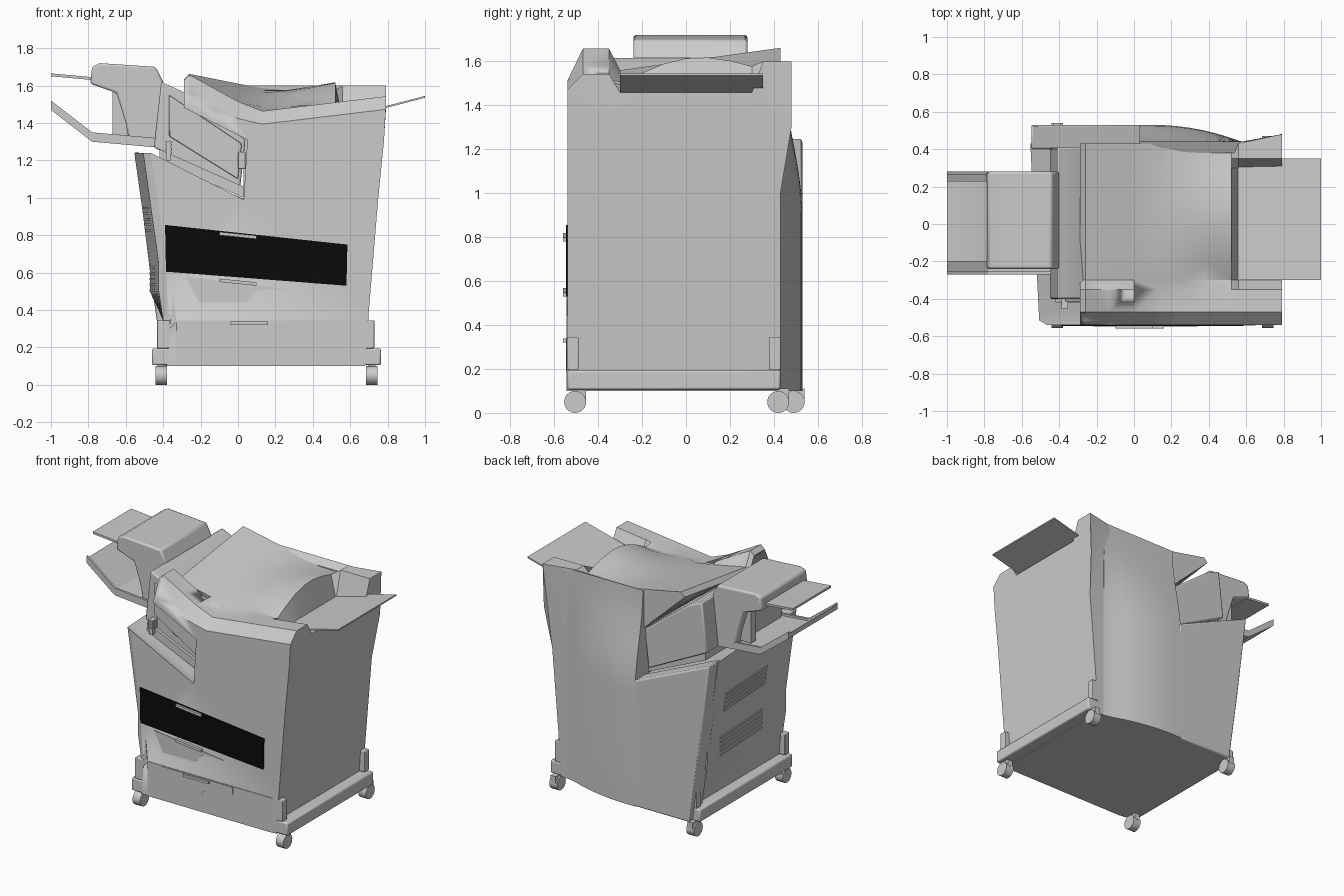
import bpy, bmesh, math

if "Cube" in bpy.data.objects:
    bpy.data.objects.remove(bpy.data.objects["Cube"], do_unlink=True)


def material(name, value):
    mat = bpy.data.materials.new(name)
    mat.use_nodes = True
    colour = (value, value, value, 1)
    mat.diffuse_color = colour
    mat.node_tree.nodes["Principled BSDF"].inputs["Base Color"].default_value = colour
    return mat


GREY = material("light_grey", 0.6)
BLACK = material("black", 0.003)


def finish(name, bm, mat=GREY, bevel=0):
    bmesh.ops.recalc_face_normals(bm, faces=bm.faces)
    mesh = bpy.data.meshes.new(name)
    bm.to_mesh(mesh)
    bm.free()
    mesh.materials.append(mat)
    part = bpy.data.objects.new(name, mesh)
    bpy.context.collection.objects.link(part)
    if bevel:
        soften = part.modifiers.new("soft_edges", "BEVEL")
        soften.width = bevel
        soften.segments = 2
        soften.limit_method = "ANGLE"
        soften.angle_limit = math.radians(35)
    bpy.ops.object.select_all(action="DESELECT")
    part.select_set(True)
    bpy.context.view_layer.objects.active = part
    bpy.ops.object.shade_smooth_by_angle(angle=math.radians(30))
    return part


def loft(name, rings, mat=GREY, bevel=0):
    """Skin rings of equal length and close both ends."""
    bm = bmesh.new()
    rows = [[bm.verts.new(point) for point in ring] for ring in rings]
    count = len(rows[0])
    for near, far in zip(rows, rows[1:]):
        for i in range(count):
            j = (i + 1) % count
            bm.faces.new((near[i], near[j], far[j], far[i]))
    caps = [bm.faces.new(rows[0]), bm.faces.new(rows[-1])]
    for cap in caps:
        cap.normal_update()
    bmesh.ops.triangulate(bm, faces=caps, ngon_method="EAR_CLIP")
    return finish(name, bm, mat, bevel)


def slab(name, profile, front, back, mat=GREY, bevel=0):
    """Extrude an x-z profile along y."""
    return loft(name, [[(x, y, z) for x, z in profile] for y in (front, back)], mat, bevel)


def strip(name, path, thickness, front, back):
    """Extrude a bent sheet that follows an x-z path."""
    upper = [(x, z + thickness) for x, z in reversed(path)]
    return slab(name, path + upper, front, back)


def box(name, centre, size, bevel=0):
    (x, y, z), (w, d, h) = centre, [s / 2 for s in size]
    corners = [(x - w, z - h), (x + w, z - h), (x + w, z + h), (x - w, z + h)]
    return slab(name, corners, y - d, y + d, bevel=bevel)


# Main body: sections lofted front to back, with a bay on one side and a dished top
FRONT, BROW, REAR = -0.54, -0.47, 0.43
TOP_X = [0.79, 0.56] + [0.52 - 0.13 * i for i in range(7)]
STATIONS = [FRONT, -0.515, BROW, -0.35] + [i / 10 for i in range(-3, 4)] + [0.35, REAR]


def top_height(x, y):
    left, right = max(0, 0.1 - x), max(0, x - 0.1)
    if y < -0.32:
        rounding = max(0, BROW - y) * (1 + 3 * left)
        return 1.46 + 0.55 * left + 0.12 * right - rounding
    if x > 0.53:
        return 1.6 if y > 0.32 else 1.3 + 0.2 * x
    return 1.53 + 0.14 * y + 0.2 * left + 0.2 * right * math.cos(5 * y)


def flank(y, z):
    return -0.45 - 0.14 * max(0, z - 0.65) - 0.05 * y


def body_ring(y):
    nose = 0.04 if y == FRONT else 0
    outline = [(-0.38, 0.1), (0.68, 0.1), (0.7, 0.4), (0.75, 1), (0.78, 1.3)]
    outline += [(x, top_height(x, y)) for x in TOP_X]
    outline += [(-0.29, top_height(TOP_X[-1], y) - 0.03), (0.05, 1.31), (0.03, 0.99)]
    outline += [(flank(y, z) + nose, z) for z in (1.24, 0.65, 0.5)]
    outline += [(nose - 0.4, 0.34)]
    return [(x, y + 0.05 if y == REAR and x > 0.6 and z > 1.2 else y, z) for x, z in outline]


loft("main_body", [body_ring(y) for y in STATIONS], bevel=0.012)


# Bulged rear cover, blending upwards beside the bay and leaning outwards below it
def rear_column(x):
    depth = max(0.43, 0.53 - 0.4 * max(0, x - 0.1) ** 2)
    heights = [0.1] + [0.9 + i / 10 for i in range(8)]
    blend = [max(0, z - 0.9) / 0.7 for z in heights]
    curve = [(depth + (0.44 - depth) * t * t * (3 - 2 * t), z) for t, z in zip(blend, heights)]
    return [(x, y, z) for y, z in [(0.38, 0.1)] + curve + [(0.38, 1.57)]]


loft("rear_cover", [rear_column(0.03 + i / 15) for i in range(10)])
slab("rear_flank", [(-0.4, 0.1), (0.04, 0.1), (0.04, 0.99), (-0.55, 1.25), (-0.47, 0.6)],
     0.4, 0.53, bevel=0.01)

# Transport block inside the bay, with its cover, sill, hinge and latch
slab("bay_block", [(-0.45, 1.27), (-0.41, 1.62), (-0.3, 1.57), (0.04, 1.31), (0.01, 1.04)],
     -0.4, 0.41, bevel=0.01)
slab("bay_cover", [(-0.37, 1.33), (-0.37, 1.55), (0.02, 1.29), (0, 1.1)], -0.415, -0.39, bevel=0.006)
strip("bay_sill", [(-0.42, 1.2), (0.03, 1)], 0.06, -0.42, 0.38)
box("bay_latch", (0.02, -0.42, 1.2), (0.04, 0.04, 0.09), bevel=0.005)
box("hinge_core", (-0.37, -0.42, 1.25), (0.025, 0.06, 0.1))
for i in range(5):
    box("hinge_rib", (-0.37, -0.42, 1.24 + i / 70), (0.035, 0.07, 0.008))

# Finisher with two output trays
slab("finisher_housing", [(-0.79, 1.61), (-0.78, 1.7), (-0.74, 1.72), (-0.44, 1.7), (-0.4, 1.62),
                          (-0.44, 1.27), (-0.58, 1.29), (-0.6, 1.4), (-0.65, 1.56)],
     -0.24, 0.28, bevel=0.012)
box("finisher_roller_box", (-0.63, 0.2, 1.45), (0.08, 0.06, 0.24))
strip("upper_tray", [(-1, 1.65), (-0.78, 1.63), (-0.66, 1.58)], 0.015, -0.2, 0.23)
lower_path = [(-1, 1.47), (-0.78, 1.3), (-0.44, 1.27)]
strip("lower_tray", lower_path, 0.035, -0.27, 0.28)
for edge in (-0.27, 0.265):
    strip("lower_tray_rim", lower_path, 0.05, edge, edge + 0.015)

# Paper tray on the left
strip("side_tray", [(0.54, 1.415), (1, 1.535)], 0.01, -0.3, 0.35)

# Front: black band, drawers and handles
slab("black_band", [(-0.39, 0.855), (0.585, 0.75), (0.58, 0.53), (-0.385, 0.605)],
     FRONT - 0.006, FRONT, BLACK)
slab("lower_drawer", [(-0.33, 0.1), (0.65, 0.1), (0.65, 0.345), (-0.33, 0.345)], FRONT - 0.004, -0.5)
slab("drawer_wedge", [(-0.365, 0.3), (-0.33, 0.34), (-0.345, 0.49)], FRONT - 0.004, -0.5)
slab("lower_drawer_grip", [(-0.22, 0.34), (-0.22, 0.19), (0.06, 0.19), (0.15, 0.28), (0.34, 0.29),
                           (0.34, 0.34)], FRONT - 0.007, FRONT)
slab("upper_drawer_grip", [(-0.28, 0.58), (-0.21, 0.44), (0.04, 0.44), (0.11, 0.51), (0.27, 0.51)],
     FRONT - 0.004, FRONT)
for x, z, drop in ((-0.1, 0.8, 0.02), (-0.1, 0.55, 0.02), (-0.04, 0.32, 0)):
    strip("drawer_handle", [(x, z), (x + 0.2, z - drop)], 0.018, FRONT - 0.02, FRONT)


# Louvres on the right flank
def louvre_end(y, z):
    outer, inner = flank(y, z) - 0.008, flank(y, z) + 0.02
    return [(inner, y, z), (outer, y, z), (outer, y, z + 0.012), (inner, y, z + 0.012)]


for base in (0.5, 0.82):
    for i in range(5):
        loft("louvre", [louvre_end(y, base + 0.03 * i) for y in (-0.22, 0.28)])

# Base rails, corner posts and casters
for side, x, rear in (("right", -0.41, 0.5), ("left", 0.715, 0.43)):
    length = rear - FRONT
    box(side + "_base_rail", (x, rear - length / 2, 0.15), (0.1, length, 0.09), bevel=0.01)
    for y in (FRONT + 0.025, rear - 0.025):
        box(side + "_corner_post", (x * 0.97, y, 0.27), (0.07, 0.05, 0.15), bevel=0.005)
    for y in (FRONT + 0.035, rear - 0.01):
        bm = bmesh.new()
        bmesh.ops.create_cone(bm, cap_ends=True, segments=24, radius1=0.05, radius2=0.05, depth=0.06)
        wheel = finish(side + "_caster_wheel", bm)
        wheel.rotation_euler.y = math.pi / 2
        wheel.location = (x, y, 0.05)
        box(side + "_caster_fork", (x, y + 0.02, 0.085), (0.04, 0.06, 0.05))
